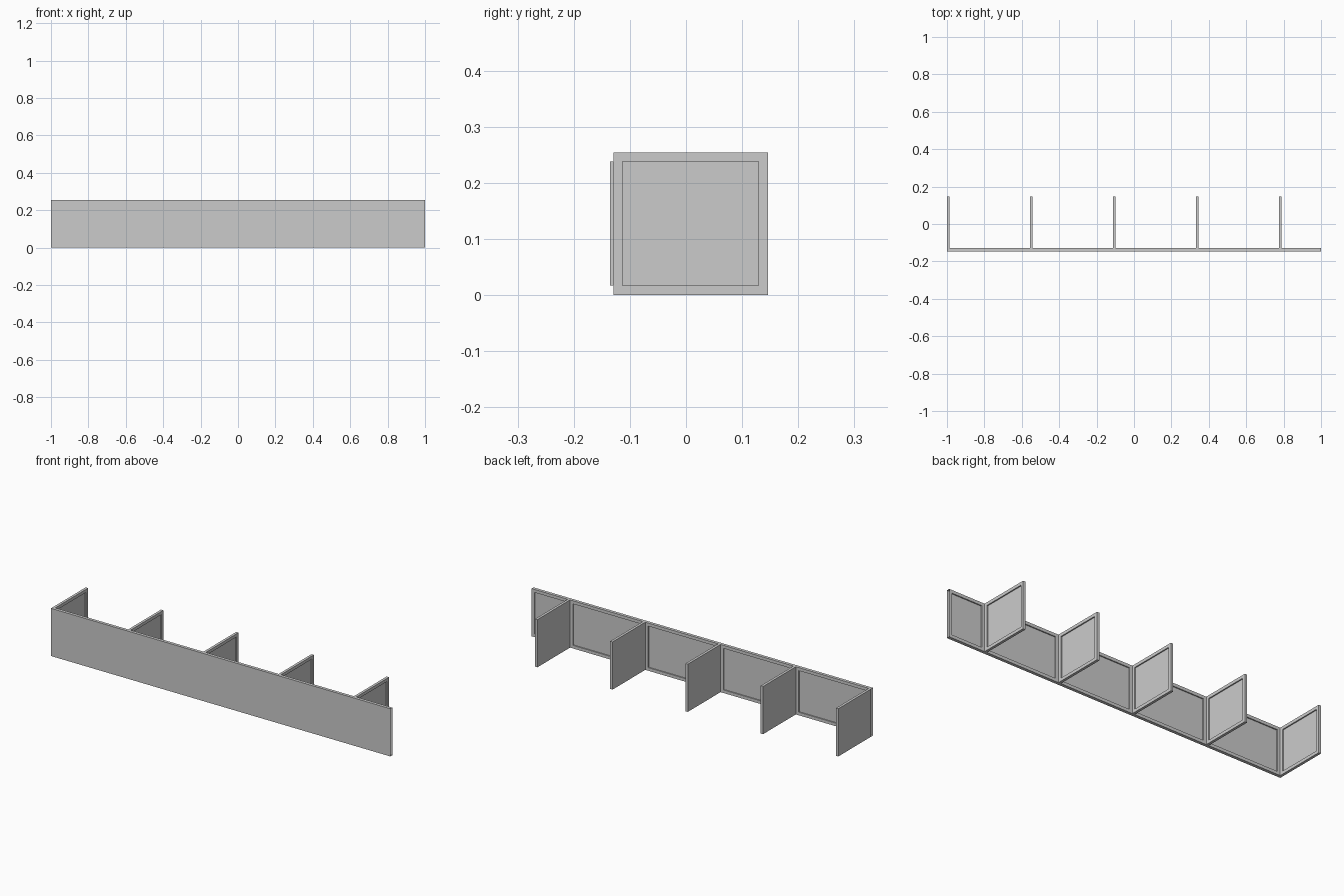
import bpy, bmesh
from mathutils import Vector

if "Cube" in bpy.data.objects:
    bpy.data.objects.remove(bpy.data.objects["Cube"])

H = 0.254        # panel height
T = 0.0165       # front wall thickness and frame border width
RECESS = 0.006   # depth of the sunken panels
DT = 0.014       # divider thickness
Y0, Y1 = -0.146, 0.146
YW = Y0 + T      # inner face of the front wall
PITCH = 0.4435
starts = [-1 + i * PITCH for i in range(5)]


def add_box(bm, lo, hi, recess_dir=None, open_ends=False):
    """Box with an optional framed, sunken face; open_ends drops the x caps."""
    lo, hi = Vector(lo), Vector(hi)
    verts = bmesh.ops.create_cube(bm, size=1)["verts"]
    for v in verts:
        v.co = Vector([(lo[i] + hi[i]) / 2 + v.co[i] * (hi[i] - lo[i]) for i in range(3)])
    faces = list({f for v in verts for f in v.link_faces})
    for f in faces:
        f.normal_update()
    if recess_dir:
        d = Vector(recess_dir)
        face = max(faces, key=lambda f: f.normal.dot(d))
        bmesh.ops.inset_individual(bm, faces=[face], thickness=T, use_even_offset=True)
        new = bmesh.ops.extrude_discrete_faces(bm, faces=[face])["faces"][0]
        bmesh.ops.translate(bm, verts=new.verts[:], vec=-d * RECESS)
    if open_ends:
        caps = [f for f in faces if f.is_valid and abs(f.normal.x) > 0.9]
        bmesh.ops.delete(bm, geom=caps, context='FACES')


def make_object(name, bm):
    bmesh.ops.remove_doubles(bm, verts=bm.verts[:], dist=1e-5)
    mesh = bpy.data.meshes.new(name)
    bm.to_mesh(mesh)
    bm.free()
    obj = bpy.data.objects.new(name, mesh)
    bpy.context.collection.objects.link(obj)


# Front wall: a plain strip behind each divider, then a framed bay; ends left open
bm = bmesh.new()
for x, nxt in zip(starts, starts[1:] + [1.0]):
    add_box(bm, (x, Y0, 0), (x + DT, YW, H), open_ends=True)
    add_box(bm, (x + DT, Y0, 0), (nxt, YW, H), (0, 1, 0), True)
make_object("front_wall", bm)

# Dividers: flat on the left, framed and sunken on the right
for i, x in enumerate(starts):
    bm = bmesh.new()
    add_box(bm, (x, YW, 0), (x + DT, Y1, H), (1, 0, 0))
    make_object(f"divider_{i + 1}", bm)
